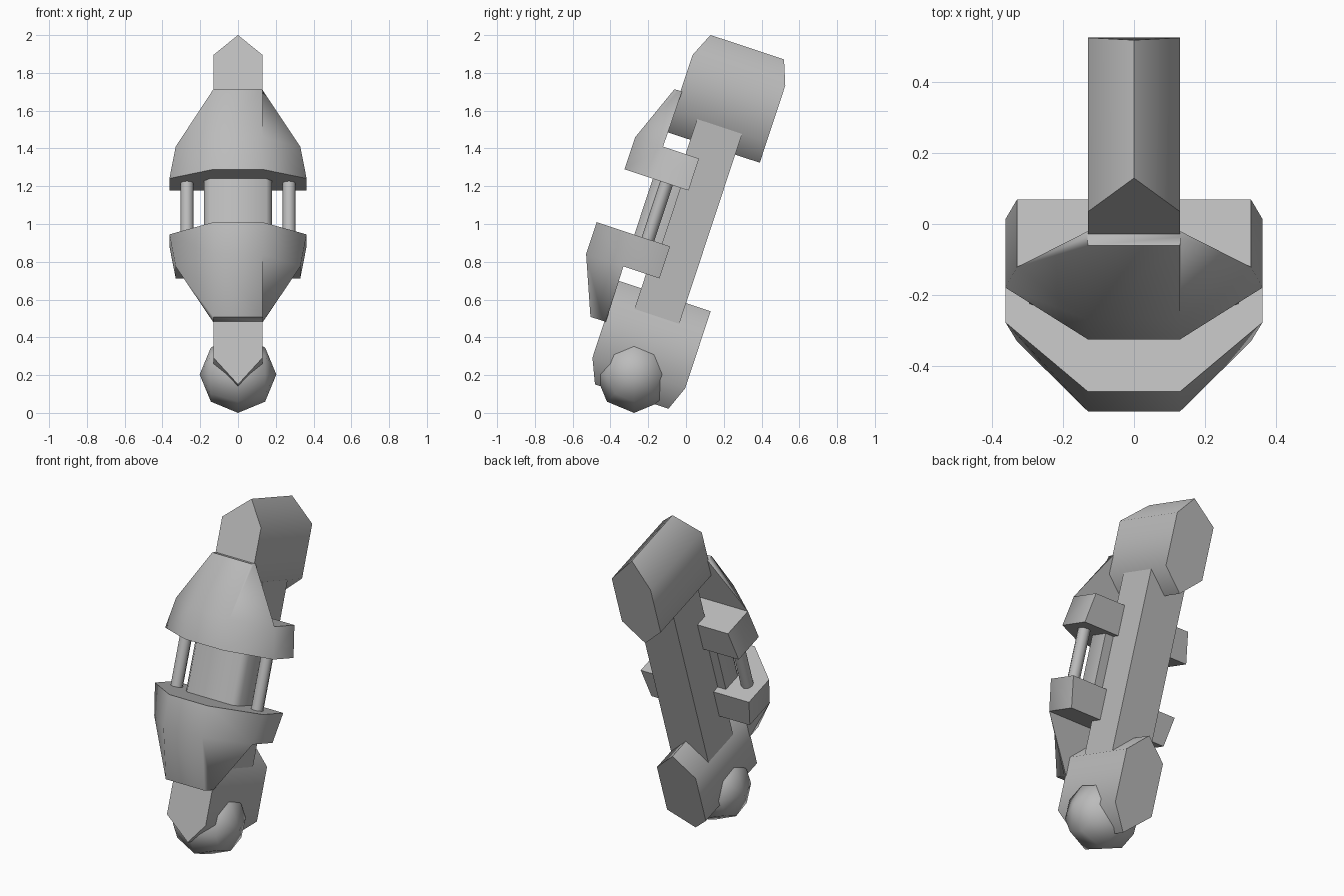
import bpy, bmesh, math

cube = bpy.data.objects.get("Cube")
if cube:
    bpy.data.objects.remove(cube, do_unlink=True)

TILT = math.radians(-18.3)   # the whole limb leans backwards
LENGTH = 1.932               # upper and lower parts mirror along this length

grey = bpy.data.materials.new("plain_grey")
grey.use_nodes = True
grey.diffuse_color = (0.5, 0.5, 0.5, 1)
grey.node_tree.nodes["Principled BSDF"].inputs["Base Color"].default_value = (0.5, 0.5, 0.5, 1)


def finish(name, bm, tilt=TILT):
    """Clean the mesh, make the object, lean it and smooth it."""
    bmesh.ops.remove_doubles(bm, verts=bm.verts[:], dist=0.0005)
    bmesh.ops.recalc_face_normals(bm, faces=bm.faces[:])
    mesh = bpy.data.meshes.new(name)
    bm.to_mesh(mesh)
    bm.free()
    mesh.materials.append(grey)
    obj = bpy.data.objects.new(name, mesh)
    bpy.context.collection.objects.link(obj)
    obj.rotation_euler.x = tilt
    bpy.ops.object.select_all(action='DESELECT')
    obj.select_set(True)
    bpy.context.view_layer.objects.active = obj
    bpy.ops.object.shade_smooth_by_angle(angle=math.radians(62))
    return obj


def loft(name, rings):
    """Bridge equal-sized rings of points and cap both ends."""
    bm = bmesh.new()
    loops = [[bm.verts.new(p) for p in ring] for ring in rings]
    n = len(loops[0])
    for a, b in zip(loops, loops[1:]):
        for i in range(n):
            j = (i + 1) % n
            bm.faces.new((a[i], a[j], b[j], b[i]))
    bm.faces.new(loops[0])
    bm.faces.new(loops[-1])
    return finish(name, bm)


def along(height, lower):
    return LENGTH - height if lower else height


def joint_block(name, lower):
    # six-sided prism running front to back, its outer ridge slightly shorter
    def ring(depth, ridge_depth):
        hexagon = [(0, 1.94, ridge_depth), (0.13, 1.81, depth), (0.13, 1.5, depth),
                   (0, 1.38, depth), (-0.13, 1.5, depth), (-0.13, 1.81, depth)]
        return [(x, d, along(u, lower)) for x, u, d in hexagon]
    loft(name, [ring(-0.562, -0.505), ring(-0.045, -0.095)])


def guard(name, lower, front, tip_front):
    # wide band with a plate that narrows towards the joint
    def ring(u, front_y, side, side_y, back, back_y):
        half = [(0.13, front_y), (side, side_y), (back, back_y)]
        outline = half + [(-x, y) for x, y in reversed(half)]
        return [(x, y, along(u, lower)) for x, y in outline]
    loft(name, [
        ring(1.122, front, 0.363, -0.56, 0.363, -0.357),
        ring(1.3, front, 0.33, -0.558, 0.33, -0.357),
        ring(1.3, front, 0.33, -0.558, 0.33, -0.558),
        ring(1.608, tip_front, 0.132, -0.57, 0.132, -0.554)])


def prism(name, outline, bottom, top):
    return loft(name, [[(x, y, u) for x, y in outline] for u in (bottom, top)])


# joint blocks at both ends
joint_block("upper_joint", False)
joint_block("lower_joint", True)

# guards on the front
guard("upper_guard", False, -0.714, -0.596)
guard("lower_guard", True, -0.766, -0.64)

# main shaft
prism("shaft", [(-0.125, -0.432), (0.125, -0.432), (0.125, -0.182), (-0.125, -0.182)], 0.42, 1.51)

# inner housing between the guards
prism("inner_housing", [(-0.15, -0.556), (0.15, -0.556), (0.18, -0.52),
                        (0.18, -0.4), (-0.18, -0.4), (-0.18, -0.52)], 0.7, 1.25)

# side rods
for side, label in ((1, "left"), (-1, "right")):
    circle = [(side * 0.27 + 0.035 * math.cos(a), -0.48 + 0.035 * math.sin(a))
              for a in (math.tau * i / 8 for i in range(8))]
    prism(label + "_rod", circle, 0.75, 1.2)

# pivot ball through the lower joint
ball = bmesh.new()
bmesh.ops.create_uvsphere(ball, u_segments=8, v_segments=4, radius=0.203)
pivot = finish("pivot_ball", ball, 0)
pivot.rotation_euler.y = math.pi / 2
pivot.location = (0, -0.275, 0.203)
